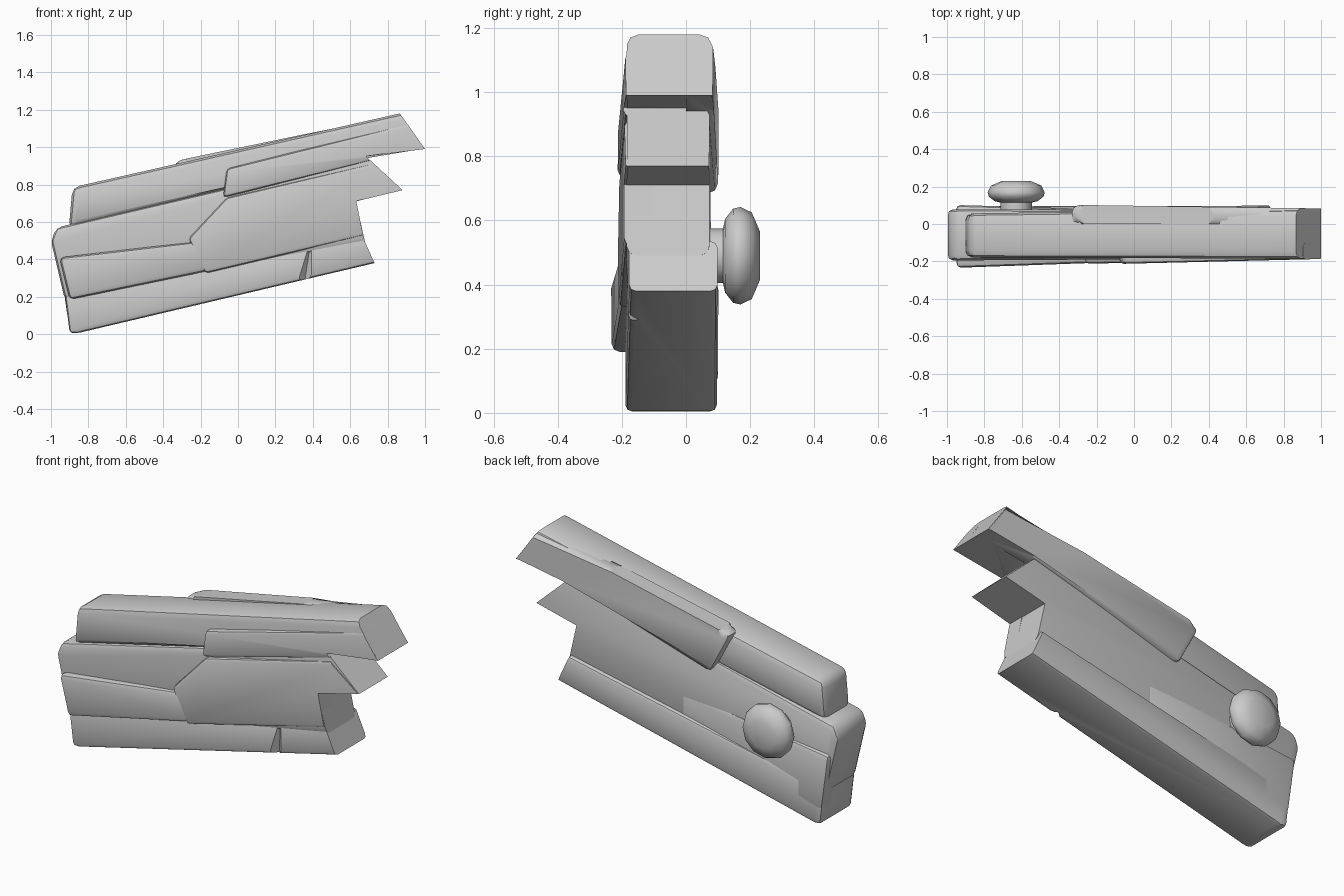
import bpy, bmesh, math

if "Cube" in bpy.data.objects:
    bpy.data.objects.remove(bpy.data.objects["Cube"])

BREAK_X = 0.6   # corners right of this belong to the splintered end and stay sharp


def finish(name, bm, angle=40):
    bmesh.ops.recalc_face_normals(bm, faces=bm.faces)
    me = bpy.data.meshes.new(name)
    bm.to_mesh(me)
    bm.free()
    ob = bpy.data.objects.new(name, me)
    bpy.context.collection.objects.link(ob)
    bpy.ops.object.select_all(action='DESELECT')
    ob.select_set(True)
    bpy.context.view_layer.objects.active = ob
    bpy.ops.object.shade_smooth_by_angle(angle=math.radians(angle))
    return ob


def board(name, outline, front, back, bevel):
    """Prism from an (x, z) outline; front/back give y at x=-1 and x=1."""
    def y_at(pair, x):
        t = (x + 1) / 2
        return pair[0] * (1 - t) + pair[1] * t
    bm = bmesh.new()
    f = [bm.verts.new((x, y_at(front, x), z)) for x, z in outline]
    b = [bm.verts.new((x, y_at(back, x), z)) for x, z in outline]
    bm.faces.new(f)
    bm.faces.new(b[::-1])
    n = len(outline)
    for i in range(n):
        j = (i + 1) % n
        bm.faces.new((f[i], b[i], b[j], f[j]))
    edges = [e for e in bm.edges if min(v.co.x for v in e.verts) < BREAK_X]
    bmesh.ops.bevel(bm, geom=edges, offset=bevel, offset_type='OFFSET',
                    segments=2, profile=0.5, affect='EDGES', clamp_overlap=True)
    return finish(name, bm)


# Main full-depth boards
board("top_board",
      [(-0.905, 0.56), (-0.885, 0.785), (0.865, 1.18), (1.0, 0.99), (0.68, 0.95)],
      (-0.18, -0.185), (0.055, 0.082), 0.05)
board("middle_board",
      [(-0.97, 0.57), (-1.0, 0.5), (-0.925, 0.18), (0.68, 0.49), (0.63, 0.71),
       (0.88, 0.77), (0.68, 0.955)],
      (-0.195, -0.183), (0.078, 0.072), 0.03)
bottom = board("bottom_board",
               [(-0.925, 0.21), (-0.9, 0.005), (-0.86, 0.005), (0.73, 0.38), (0.66, 0.535)],
               (-0.19, -0.175), (0.096, 0.098), 0.045)

# Raised layers on the front
board("front_upper_layer",
      [(-0.08, 0.73), (-0.06, 0.885), (0.905, 1.125), (0.998, 0.992), (0.685, 0.952),
       (0.71, 0.925)],
      (-0.236, -0.187), (-0.1, -0.1), 0.02)
board("front_middle_layer",
      [(-0.265, 0.51), (-0.06, 0.73), (0.7, 0.91), (0.878, 0.771), (0.632, 0.712),
       (0.67, 0.525), (-0.175, 0.325)],
      (-0.228, -0.186), (-0.1, -0.1), 0.02)
left_strip = [(-0.955, 0.41), (-0.9, 0.185), (-0.1, 0.35), (-0.1, 0.51)]
board("front_left_layer", left_strip, (-0.236, -0.165), (-0.1, -0.1), 0.025)

# Raised layers on the back
board("back_left_layer",
      [(-0.955, 0.405), (-0.91, 0.08), (0.0, 0.29), (0.0, 0.52)],
      (0.0, 0.0), (0.103, 0.045), 0.025)
board("back_upper_layer",
      [(-0.345, 0.92), (-0.215, 0.675), (0.71, 0.945), (0.995, 0.992), (0.87, 1.17),
       (0.4, 1.078), (-0.27, 0.94)],
      (0.0, 0.0), (0.112, 0.083), 0.035)

# Crack in the front of the bottom board
bpy.ops.mesh.primitive_cube_add(size=1, location=(0.36, -0.19, 0.3),
                                rotation=(math.radians(12), 0, math.radians(45)))
crack = bpy.context.object
crack.name = "crack_cutter"
crack.scale = (0.06, 0.06, 0.4)
crack.hide_render = True
crack.display_type = 'WIRE'
crack.hide_set(True)
mod = bottom.modifiers.new("crack", 'BOOLEAN')
mod.object = crack
mod.operation = 'DIFFERENCE'

# Turned door knob on the back
SIDES = 12
profile = [(0.085, 0.03), (0.085, 0.115), (0.115, 0.122), (0.147, 0.147), (0.152, 0.17),
           (0.135, 0.205), (0.075, 0.231)]
bm = bmesh.new()
rings = [[bm.verts.new((-0.63 + r * math.cos(2 * math.pi * k / SIDES), y,
                        0.49 + r * math.sin(2 * math.pi * k / SIDES)))
          for k in range(SIDES)] for r, y in profile]
for lo, hi in zip(rings, rings[1:]):
    for k in range(SIDES):
        m = (k + 1) % SIDES
        bm.faces.new((lo[k], lo[m], hi[m], hi[k]))
bm.faces.new(rings[0])
bm.faces.new(rings[-1])
finish("door_knob", bm, 50)
